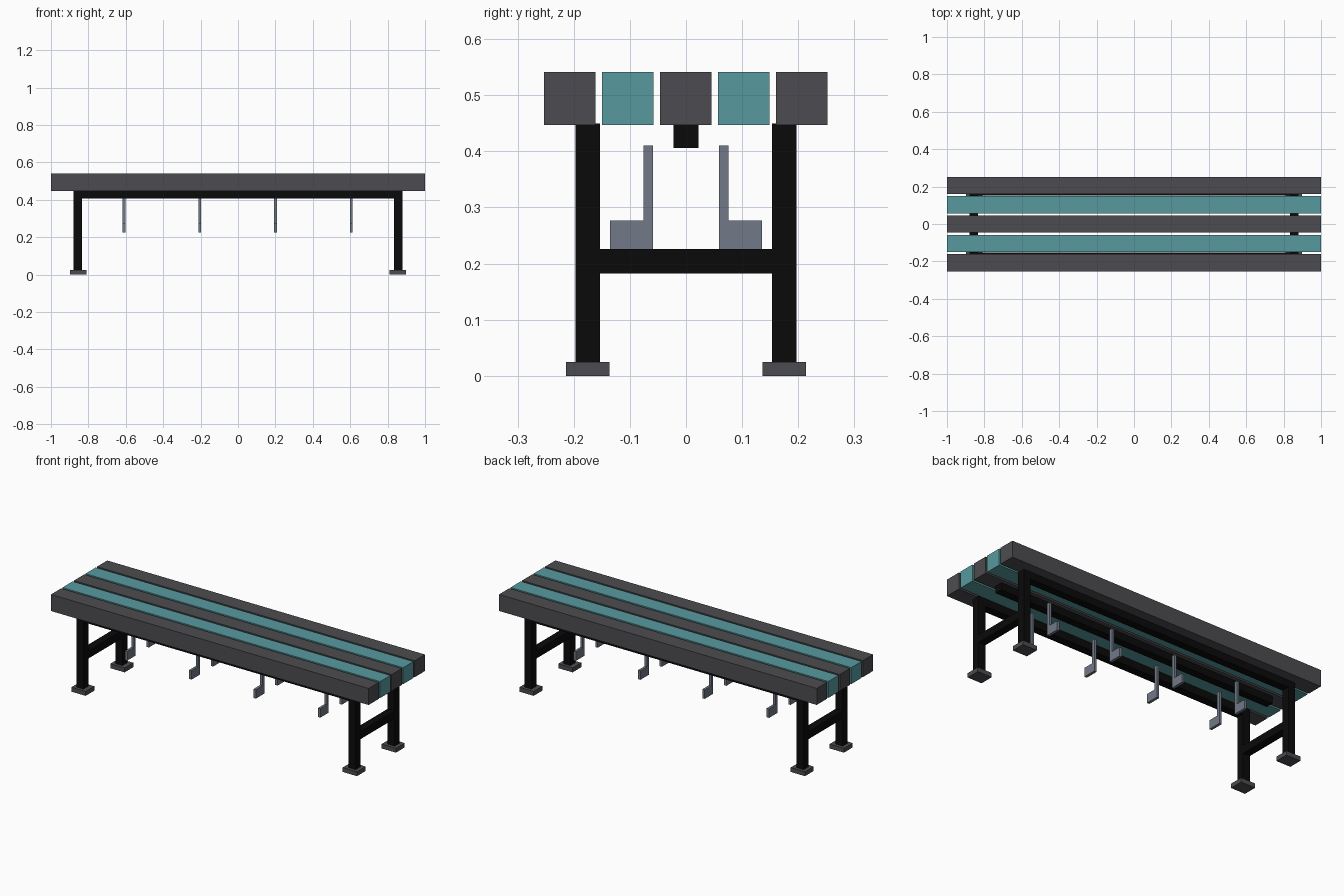
import bpy, bmesh

if "Cube" in bpy.data.objects:
    bpy.data.objects.remove(bpy.data.objects["Cube"])


def material(name, r, g, b):
    m = bpy.data.materials.new(name)
    m.diffuse_color = (r, g, b, 1)
    m.use_nodes = True
    m.node_tree.nodes["Principled BSDF"].inputs["Base Color"].default_value = m.diffuse_color
    return m


GREY = material("charcoal grey", 0.073, 0.071, 0.079)
TEAL = material("teal", 0.095, 0.323, 0.347)
BLACK = material("black", 0.003, 0.003, 0.003)
STEEL = material("slate steel", 0.17, 0.195, 0.242)


def prism(name, profile, x0, x1, mat):
    """Extrude a (y, z) profile along x."""
    bm = bmesh.new()
    face = bm.faces.new([bm.verts.new((x0, y, z)) for y, z in profile])
    ext = bmesh.ops.extrude_face_region(bm, geom=[face])
    verts = [v for v in ext["geom"] if isinstance(v, bmesh.types.BMVert)]
    bmesh.ops.translate(bm, verts=verts, vec=(x1 - x0, 0, 0))
    bmesh.ops.recalc_face_normals(bm, faces=bm.faces)
    me = bpy.data.meshes.new(name)
    bm.to_mesh(me)
    bm.free()
    me.materials.append(mat)
    ob = bpy.data.objects.new(name, me)
    bpy.context.collection.objects.link(ob)
    return ob


def box(name, x, y, z, mat):
    """Box from (min, max) ranges."""
    return prism(name, [(y[0], z[0]), (y[1], z[0]), (y[1], z[1]), (y[0], z[1])],
                 x[0], x[1], mat)


def around(c, half):
    return (c - half, c + half)


# Seat slats, alternating colours
for i in range(5):
    box(f"seat_slat_{i + 1}", (-1, 1), around((i - 2) * 0.1035 - 0.0005, 0.046),
        (0.447, 0.541), TEAL if i % 2 else GREY)

# Long rails under the seat
for name, y in (("front_rail", -0.175), ("centre_rail", 0), ("back_rail", 0.175)):
    box(name, (-0.879, 0.879), around(y, 0.022), (0.406, 0.45), BLACK)

# Legs, feet and cross bars
for sx, side in ((-1, "left"), (1, "right")):
    x = sx * 0.857
    for sy, end in ((-1, "front"), (1, "back")):
        box(f"{end}_{side}_leg", around(x, 0.022), around(sy * 0.175, 0.022),
            (0.02, 0.406), BLACK)
        box(f"{end}_{side}_foot", around(x - sx * 0.003, 0.045),
            around(sy * 0.175, 0.039), (0, 0.025), GREY)
    box(f"{side}_cross_bar", around(x, 0.022), (-0.153, 0.153), (0.182, 0.226), BLACK)

# L-shaped hooks hanging under the seat
HOOK = [(0.059, 0.226), (0.135, 0.226), (0.135, 0.277), (0.076, 0.277),
        (0.076, 0.41), (0.059, 0.41)]
for i in range(4):
    x = -0.61 + i * 0.405
    for sy, end in ((-1, "front"), (1, "back")):
        prism(f"{end}_hook_{i + 1}", [(sy * y, z) for y, z in HOOK],
              x - 0.0075, x + 0.0075, STEEL)
